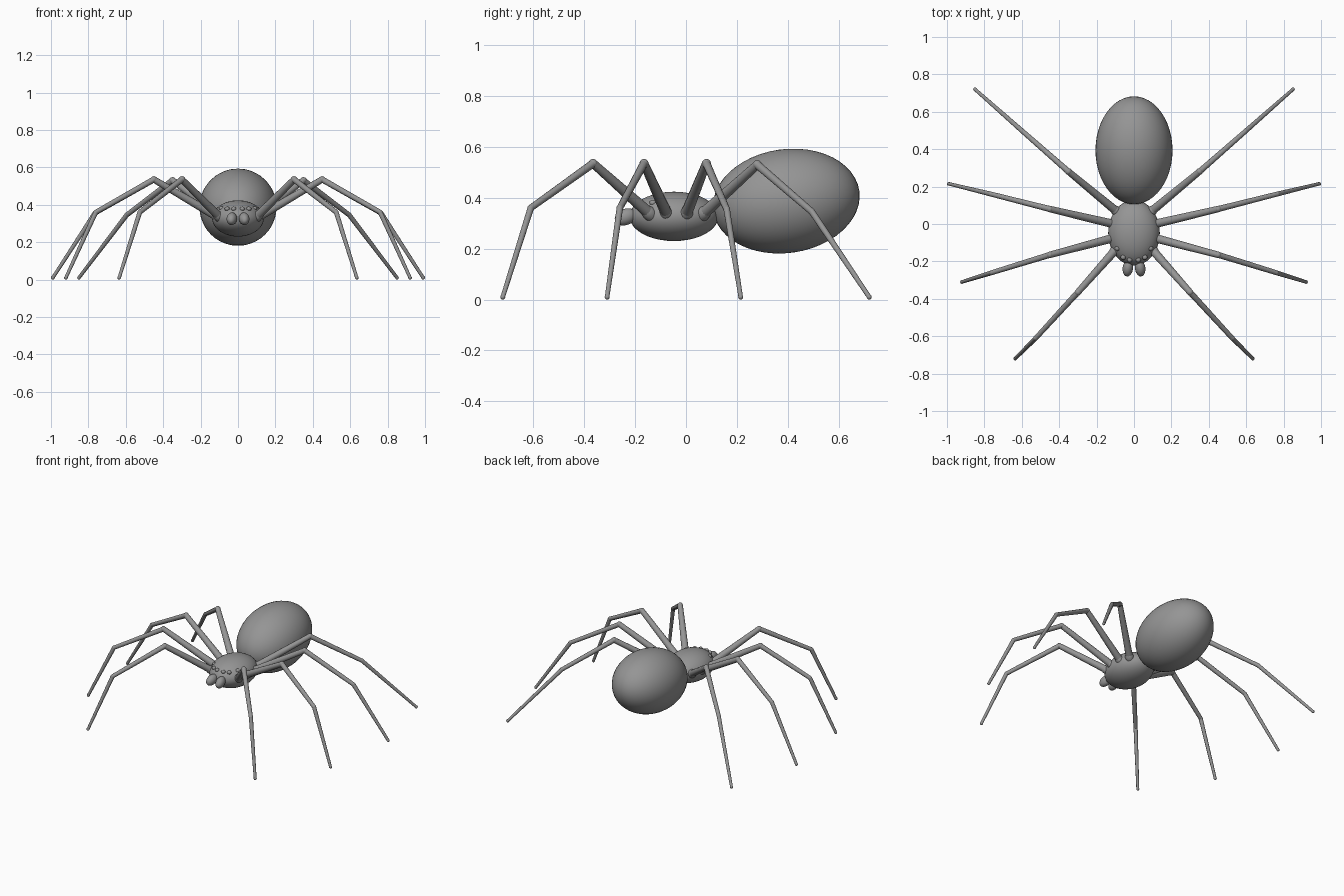
import bpy
from math import radians
from mathutils import Vector

cube = bpy.data.objects.get("Cube")
if cube:
    bpy.data.objects.remove(cube, do_unlink=True)

grey = bpy.data.materials.new("body_grey")
grey.use_nodes = True
GREY = (0.3, 0.3, 0.3, 1)
grey.diffuse_color = GREY
grey.node_tree.nodes["Principled BSDF"].inputs["Base Color"].default_value = GREY


def finish(name):
    obj = bpy.context.object
    obj.name = name
    obj.data.materials.append(grey)
    bpy.ops.object.shade_smooth_by_angle(angle=radians(40))
    return obj


def ellipsoid(name, centre, radii, tilt=0, turn=0, segments=32):
    bpy.ops.mesh.primitive_uv_sphere_add(
        segments=segments, ring_count=segments // 2, location=centre,
        rotation=(radians(tilt), 0, radians(turn)))
    bpy.context.object.scale = radii
    return finish(name)


def rod(name, start, end, r1, r2):
    start, end = Vector(start), Vector(end)
    axis = end - start
    bpy.ops.mesh.primitive_cone_add(vertices=12, radius1=r1, radius2=r2,
                                    depth=axis.length, location=(start + end) / 2)
    bpy.context.object.rotation_euler = axis.to_track_quat('Z', 'Y').to_euler()
    return finish(name)


# Body
ellipsoid("abdomen", (0, 0.394, 0.387), (0.206, 0.29, 0.204), tilt=8, segments=48)
ellipsoid("thorax", (0, -0.047, 0.327), (0.138, 0.175, 0.097), segments=40)

# Legs: root, knee, ankle and foot
LEGS = {
    "front": [(0.10, -0.14, 0.335), (0.30, -0.365, 0.535), (0.525, -0.61, 0.36), (0.635, -0.72, 0.01)],
    "mid_front": [(0.11, -0.075, 0.335), (0.45, -0.165, 0.535), (0.76, -0.26, 0.36), (0.92, -0.31, 0.01)],
    "mid_rear": [(0.11, 0.0, 0.335), (0.45, 0.08, 0.535), (0.765, 0.16, 0.355), (0.99, 0.215, 0.01)],
    "rear": [(0.09, 0.065, 0.335), (0.35, 0.28, 0.53), (0.595, 0.495, 0.345), (0.85, 0.72, 0.01)],
}
EYES = [(0.023, -0.192, 0.378), (0.058, -0.178, 0.378), (0.088, -0.13, 0.38)]

for side, s in (("left", 1), ("right", -1)):
    for place, points in LEGS.items():
        root, knee, ankle, foot = [Vector((s * x, y, z)) for x, y, z in points]
        name = f"{side}_{place}_leg"
        # Hip bulge pointing along the leg
        hip = ellipsoid(name + "_hip", root, (0.028, 0.028, 0.045), segments=16)
        hip.rotation_euler = (knee - root).to_track_quat('Z', 'Y').to_euler()
        rod(name + "_upper", root, knee, 0.023, 0.017)
        ellipsoid(name + "_knee", knee, (0.018,) * 3, segments=12)
        rod(name + "_middle", knee, ankle, 0.016, 0.013)
        ellipsoid(name + "_ankle", ankle, (0.0135,) * 3, segments=12)
        rod(name + "_lower", ankle, foot, 0.013, 0.009)
        ellipsoid(name + "_foot", foot, (0.01,) * 3, segments=12)

    # Jaws and eyes
    ellipsoid(f"{side}_jaw", (s * 0.033, -0.237, 0.325), (0.028, 0.045, 0.032),
              tilt=20, turn=s * 8, segments=20)
    for i, (x, y, z) in enumerate(EYES):
        ellipsoid(f"{side}_eye_{i + 1}", (s * x, y, z), (0.014, 0.014, 0.012), segments=12)
